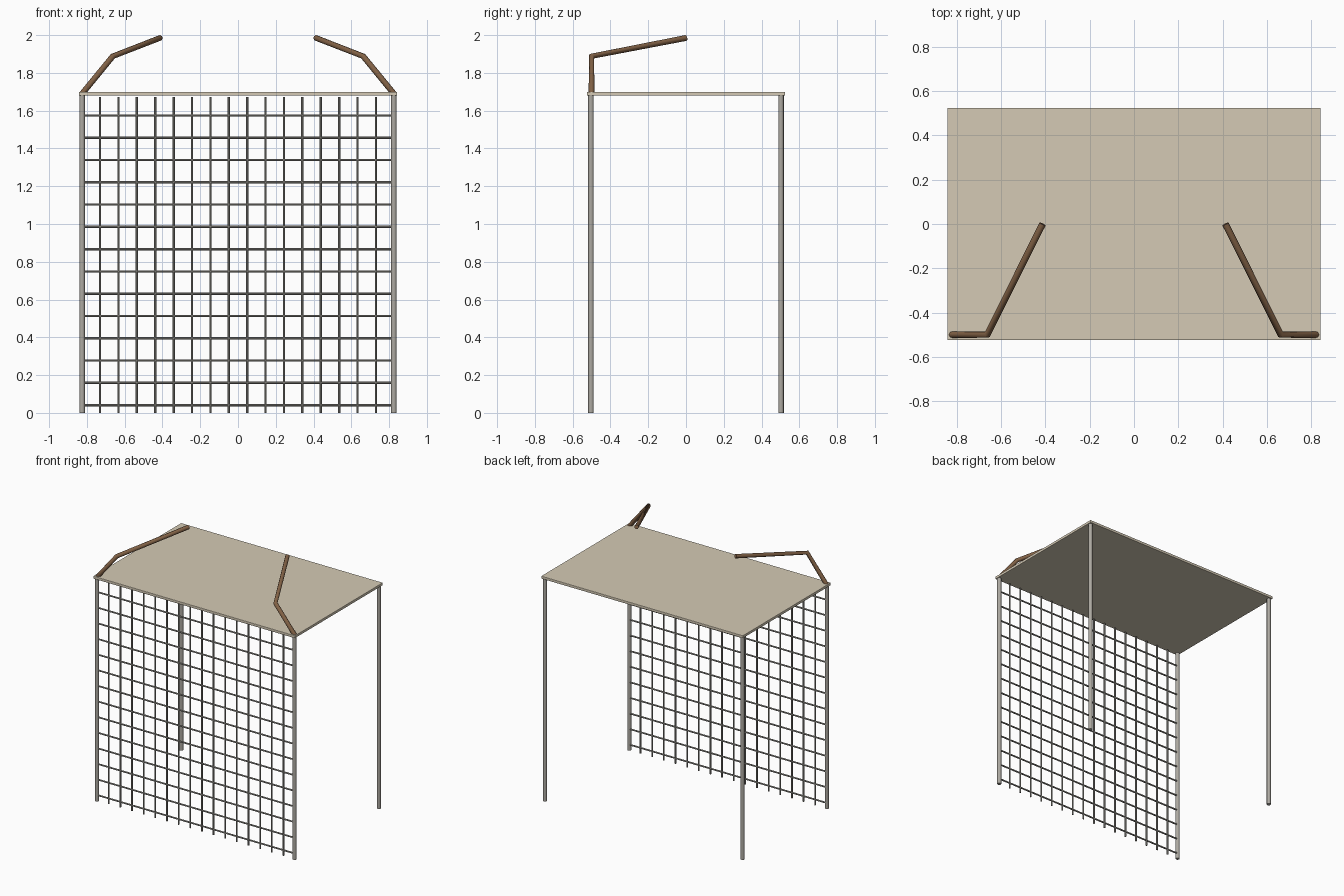
import bpy
from mathutils import Vector

if "Cube" in bpy.data.objects:
    bpy.data.objects.remove(bpy.data.objects["Cube"])


def material(name, color):
    m = bpy.data.materials.new(name)
    m.diffuse_color = (*color, 1)
    m.use_nodes = True
    m.node_tree.nodes["Principled BSDF"].inputs["Base Color"].default_value = m.diffuse_color
    return m


steel = material("steel", (0.42, 0.40, 0.36))
wire = material("wire", (0.33, 0.32, 0.29))
wood = material("wood", (0.22, 0.12, 0.06))
canvas = material("canvas", (0.66, 0.59, 0.46))


def rod(name, a, b, radius, mat, sides=12):
    a, b = Vector(a), Vector(b)
    bpy.ops.mesh.primitive_cylinder_add(vertices=sides, radius=radius, depth=(b - a).length,
                                        location=(a + b) / 2)
    ob = bpy.context.object
    ob.name = name
    ob.rotation_euler = (b - a).to_track_quat('Z', 'Y').to_euler()
    ob.data.materials.append(mat)
    bpy.ops.object.shade_smooth_by_angle()
    return ob


def bent_pole(name, points, radius, mat):
    cu = bpy.data.curves.new(name, 'CURVE')
    cu.dimensions = '3D'
    cu.bevel_depth = radius
    cu.bevel_resolution = 2
    cu.use_fill_caps = True
    sp = cu.splines.new('POLY')
    sp.points.add(len(points) - 1)
    for p, co in zip(sp.points, points):
        p.co = (*co, 1)
    cu.materials.append(mat)
    ob = bpy.data.objects.new(name, cu)
    bpy.context.collection.objects.link(ob)


# Corner posts and bent upper poles
for sx, side in ((-1, "left"), (1, "right")):
    for sy, end in ((-1, "front"), (1, "back")):
        rod(f"{end}_{side}_post", (sx * 0.825, sy * 0.503, 0), (sx * 0.825, sy * 0.503, 1.69),
            0.0145, steel, 16)
    bent_pole(f"{side}_upper_pole", [(sx * 0.825, -0.5, 1.69), (sx * 0.663, -0.5, 1.888),
                                     (sx * 0.413, 0, 1.985)], 0.0155, wood)

# Front grid: vertical and horizontal wires
for i in range(16):
    x = -0.73 + i * 1.46 / 15
    rod(f"vertical_wire_{i + 1}", (x, -0.5, 0), (x, -0.5, 1.672), 0.006, wire, 8)
for i in range(14):
    z = 0.041 + i * 0.118
    rod(f"horizontal_wire_{i + 1}", (-0.82, -0.5, z), (0.82, -0.5, z), 0.006, wire, 8)

# Flat roof panel with softened edges
bpy.ops.mesh.primitive_cube_add(size=1, location=(0, 0, 1.69))
roof = bpy.context.object
roof.name = "roof_panel"
roof.scale = (1.686, 1.05, 0.02)
bpy.ops.object.transform_apply(scale=True)
roof.data.materials.append(canvas)
bev = roof.modifiers.new("soft_edge", 'BEVEL')
bev.width = 0.003
bev.segments = 2
